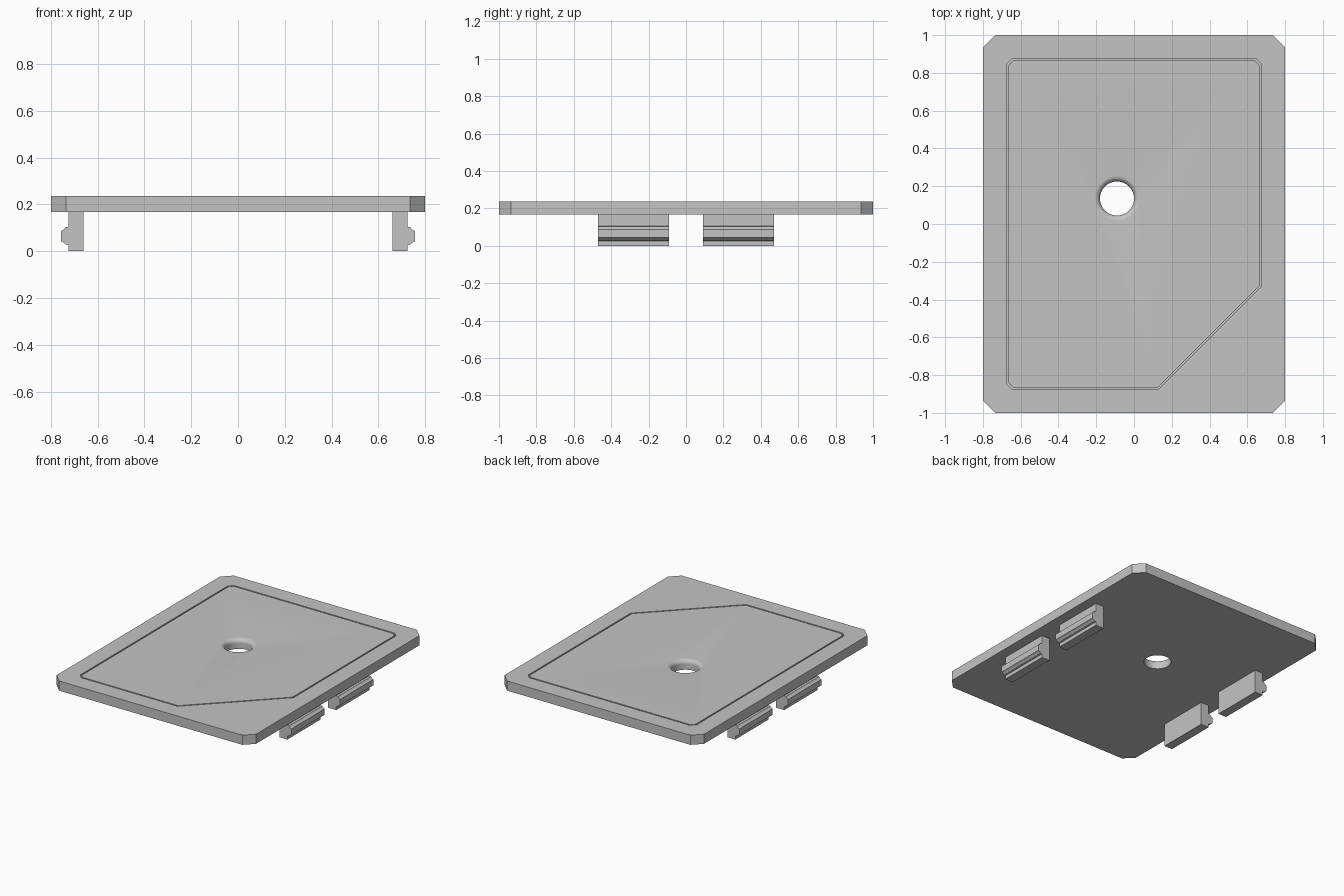
import bpy, bmesh, math
from mathutils import Vector, Matrix

cube = bpy.data.objects.get("Cube")
if cube:
    bpy.data.objects.remove(cube, do_unlink=True)

PLATE_BOTTOM, PLATE_TOP = 0.167, 0.237

grey = bpy.data.materials.new("plain_grey")
grey.use_nodes = True
grey.diffuse_color = (0.55, 0.55, 0.55, 1)
grey.node_tree.nodes["Principled BSDF"].inputs["Base Color"].default_value = grey.diffuse_color


def make_object(name, bm):
    bmesh.ops.recalc_face_normals(bm, faces=bm.faces)
    mesh = bpy.data.meshes.new(name)
    bm.to_mesh(mesh)
    bm.free()
    mesh.materials.append(grey)
    obj = bpy.data.objects.new(name, mesh)
    bpy.context.collection.objects.link(obj)
    return obj


def prism(name, points, offset):
    """Extrude a flat outline of 3D points along an offset."""
    bm = bmesh.new()
    face = bm.faces.new([bm.verts.new(p) for p in points])
    grown = bmesh.ops.extrude_face_region(bm, geom=[face])["geom"]
    moved = [g for g in grown if isinstance(g, bmesh.types.BMVert)]
    bmesh.ops.translate(bm, verts=moved, vec=offset)
    return make_object(name, bm)


def chamfered_outline(hx, hy, cuts):
    """Rectangle with cut corners, counter-clockwise from the +x -y corner."""
    pts = []
    signs = [(1, -1), (1, 1), (-1, 1), (-1, -1)]
    for (sx, sy), c in zip(signs, cuts):
        pair = [Vector((sx * (hx - c), sy * hy)), Vector((sx * hx, sy * (hy - c)))]
        pts += pair if sx * sy < 0 else pair[::-1]
    return pts


def inset(points, d):
    """Mitred inward offset of a counter-clockwise outline."""
    result = []
    for i, p in enumerate(points):
        a = (p - points[i - 1]).normalized()
        b = (points[(i + 1) % len(points)] - p).normalized()
        na, nb = Vector((-a.y, a.x)), Vector((-b.y, b.x))
        result.append(p + (na + nb) * d / (1 + na.dot(nb)))
    return result


def cut(target, cutter):
    mod = target.modifiers.new("cut", 'BOOLEAN')
    mod.operation, mod.solver, mod.object = 'DIFFERENCE', 'EXACT', cutter
    bpy.context.view_layer.objects.active = target
    bpy.ops.object.modifier_apply(modifier=mod.name)
    bpy.data.objects.remove(cutter, do_unlink=True)


def smooth(obj):
    bpy.ops.object.select_all(action='DESELECT')
    obj.select_set(True)
    bpy.context.view_layer.objects.active = obj
    bpy.ops.object.shade_smooth_by_angle(angle=math.radians(30))


# Cover plate with clipped corners
outline = chamfered_outline(0.8, 1.0, [0.065] * 4)
plate = prism("cover_plate", [(p.x, p.y, PLATE_BOTTOM) for p in outline],
              (0, 0, PLATE_TOP - PLATE_BOTTOM))

# Finger hole with a rounded upper rim
radius, fillet = 0.09, 0.03
profile = [(0, 0.1), (radius, 0.1)]
for i in range(9):
    t = math.pi / 2 * i / 8
    profile.append((radius + fillet * (1 - math.cos(t)),
                    PLATE_TOP - fillet * (1 - math.sin(t))))
profile += [(radius + fillet, 0.3), (0, 0.3)]
bm = bmesh.new()
verts = [bm.verts.new((r, 0, z)) for r, z in profile]
edges = [bm.edges.new(pair) for pair in zip(verts, verts[1:])]
bmesh.ops.spin(bm, geom=verts + edges, cent=(0, 0, 0), axis=(0, 0, 1),
               angle=math.tau, steps=64, use_duplicate=False)
bmesh.ops.remove_doubles(bm, verts=bm.verts, dist=0.0001)
bmesh.ops.translate(bm, verts=bm.verts, vec=(-0.09, 0.135, 0))
cut(plate, make_object("hole_cutter", bm))

# Fine border groove with one large diagonal corner
outer = chamfered_outline(0.675, 0.875, [0.545, 0.03, 0.03, 0.03])
inner = inset(outer, 0.01)
bm = bmesh.new()
rings = [[bm.verts.new((p.x, p.y, z)) for p in loop]
         for loop, z in ((outer, PLATE_TOP - 0.01), (outer, 0.26),
                         (inner, 0.26), (inner, PLATE_TOP - 0.01))]
n = len(outer)
for k in range(4):
    a, b = rings[k], rings[(k + 1) % 4]
    for i in range(n):
        j = (i + 1) % n
        bm.faces.new((a[i], a[j], b[j], b[i]))
cut(plate, make_object("groove_cutter", bm))
smooth(plate)

# Four snap clips: a straight leg with a rounded outward ridge
ridge = [(0.725, 0.026), (0.738, 0.029), (0.745, 0.037), (0.757, 0.043),
         (0.757, 0.086), (0.745, 0.093), (0.738, 0.102), (0.725, 0.105)]
clip = [(0.66, 0), (0.725, 0)] + ridge + [(0.725, PLATE_BOTTOM + 0.002),
                                          (0.66, PLATE_BOTTOM + 0.002)]
for side, sx in (("left", 1), ("right", -1)):
    for end, y0 in (("front", -0.47), ("back", 0.09)):
        leg = prism(f"{end}_{side}_clip", [(sx * x, y0, z) for x, z in clip], (0, 0.38, 0))
        smooth(leg)
